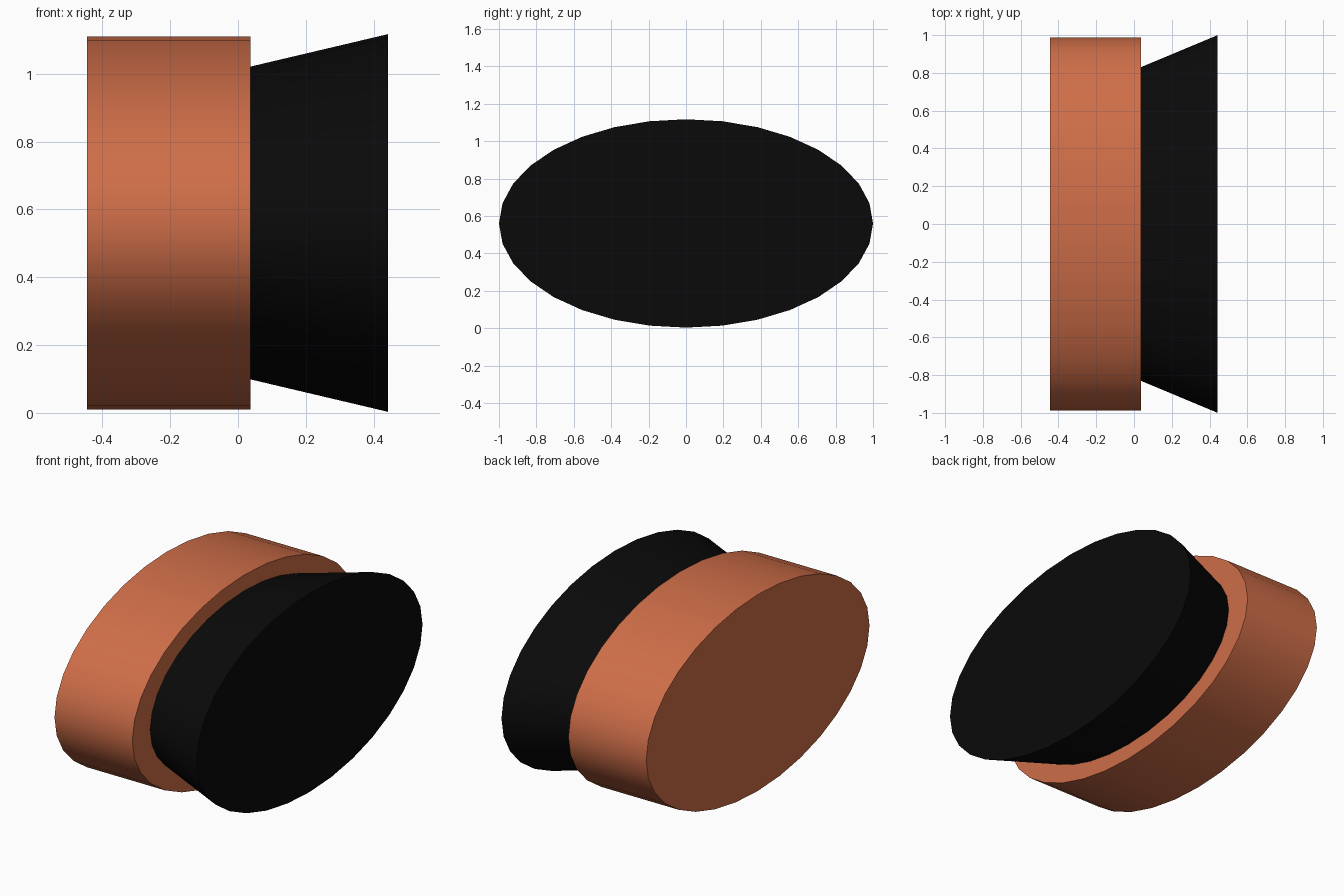
import bpy, bmesh, math

if "Cube" in bpy.data.objects:
    bpy.data.objects.remove(bpy.data.objects["Cube"])

SIDES = 32
CENTRE_Z = 0.56


def material(name, color):
    mat = bpy.data.materials.new(name)
    mat.diffuse_color = color
    mat.use_nodes = True
    mat.node_tree.nodes["Principled BSDF"].inputs["Base Color"].default_value = mat.diffuse_color
    return mat


def elliptic_frustum(name, sections, mat):
    """Capped loft along x; each section is (x, y radius, z radius)."""
    bm = bmesh.new()
    rings = []
    for x, ry, rz in sections:
        angles = [2 * math.pi * i / SIDES for i in range(SIDES)]
        rings.append([bm.verts.new((x, ry * math.cos(a), CENTRE_Z + rz * math.sin(a)))
                      for a in angles])
    for a, b in zip(rings, rings[1:]):
        for i in range(SIDES):
            j = (i + 1) % SIDES
            bm.faces.new((a[i], a[j], b[j], b[i]))
    bm.faces.new(rings[0])
    bm.faces.new(rings[-1])
    bmesh.ops.recalc_face_normals(bm, faces=bm.faces)
    mesh = bpy.data.meshes.new(name)
    bm.to_mesh(mesh)
    bm.free()
    obj = bpy.data.objects.new(name, mesh)
    bpy.context.collection.objects.link(obj)
    mesh.materials.append(mat)
    bpy.ops.object.select_all(action='DESELECT')
    obj.select_set(True)
    bpy.context.view_layer.objects.active = obj
    bpy.ops.object.shade_smooth_by_angle(angle=math.radians(30))
    return obj


# Straight copper-coloured drum
elliptic_frustum("drum", [(-0.445, 0.988, 0.55), (0.037, 0.988, 0.55)],
                 material("copper", (0.62, 0.155, 0.065, 1)))

# Black flared end, widening away from the drum
elliptic_frustum("flared_end", [(0.036, 0.83, 0.461), (0.443, 1.0, 0.557)],
                 material("black", (0.003, 0.003, 0.003, 1)))
